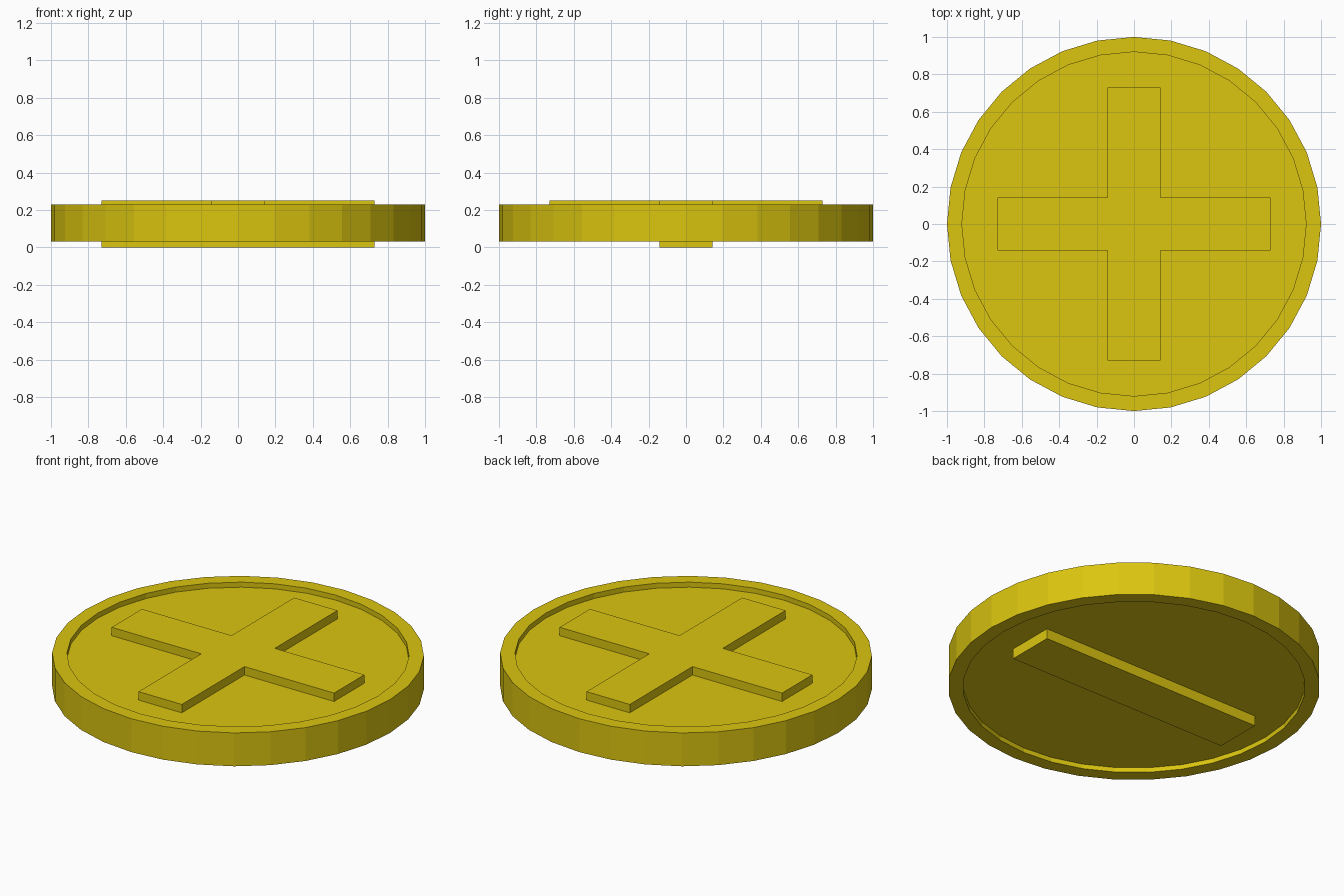
import bpy, bmesh, math

if "Cube" in bpy.data.objects:
    bpy.data.objects.remove(bpy.data.objects["Cube"])

SIDES = 32
gold = bpy.data.materials.new("gold")
gold.diffuse_color = (0.71, 0.56, 0.005, 1)
gold.use_nodes = True
gold.node_tree.nodes["Principled BSDF"].inputs["Base Color"].default_value = gold.diffuse_color


def finish(name, bm):
    bmesh.ops.recalc_face_normals(bm, faces=bm.faces)
    mesh = bpy.data.meshes.new(name)
    bm.to_mesh(mesh)
    bm.free()
    mesh.materials.append(gold)
    obj = bpy.data.objects.new(name, mesh)
    bpy.context.collection.objects.link(obj)
    return obj


def lathe(name, profile):
    """Revolve an open (radius, z) profile and cap both ends."""
    bm = bmesh.new()
    rings = []
    for r, z in profile:
        rings.append([bm.verts.new((r * math.cos(a), r * math.sin(a), z))
                      for a in (2 * math.pi * i / SIDES for i in range(SIDES))])
    for a, b in zip(rings, rings[1:]):
        for i in range(SIDES):
            j = (i + 1) % SIDES
            bm.faces.new((a[i], a[j], b[j], b[i]))
    bm.faces.new(rings[0])
    bm.faces.new(rings[-1])
    return finish(name, bm)


def prism(name, outline, z0, z1):
    """Extrude a flat outline from z0 up to z1."""
    bm = bmesh.new()
    face = bm.faces.new([bm.verts.new((x, y, z0)) for x, y in outline])
    result = bmesh.ops.extrude_face_region(bm, geom=[face], use_keep_orig=True)
    for v in result["geom"]:
        if isinstance(v, bmesh.types.BMVert):
            v.co.z = z1
    return finish(name, bm)


# Disc with a raised rim around a recessed floor on both sides
R_IN = 0.92
lathe("coin_disc", [(R_IN, 0.06), (R_IN, 0.032), (1, 0.032),
                    (1, 0.23), (R_IN, 0.23), (R_IN, 0.20)])

# Raised plus on the top: one arm's corners turned four times
L, W = 0.73, 0.142
plus = []
for k in range(4):
    c, s = (1, 0, -1, 0)[k], (0, 1, 0, -1)[k]
    for x, y in ((L, -W), (L, W), (W, W)):
        plus.append((x * c - y * s, x * s + y * c))
prism("plus_relief", plus, 0.20, 0.25)

# Raised bar underneath
prism("minus_relief", [(-L, -W), (L, -W), (L, W), (-L, W)], 0, 0.06)
